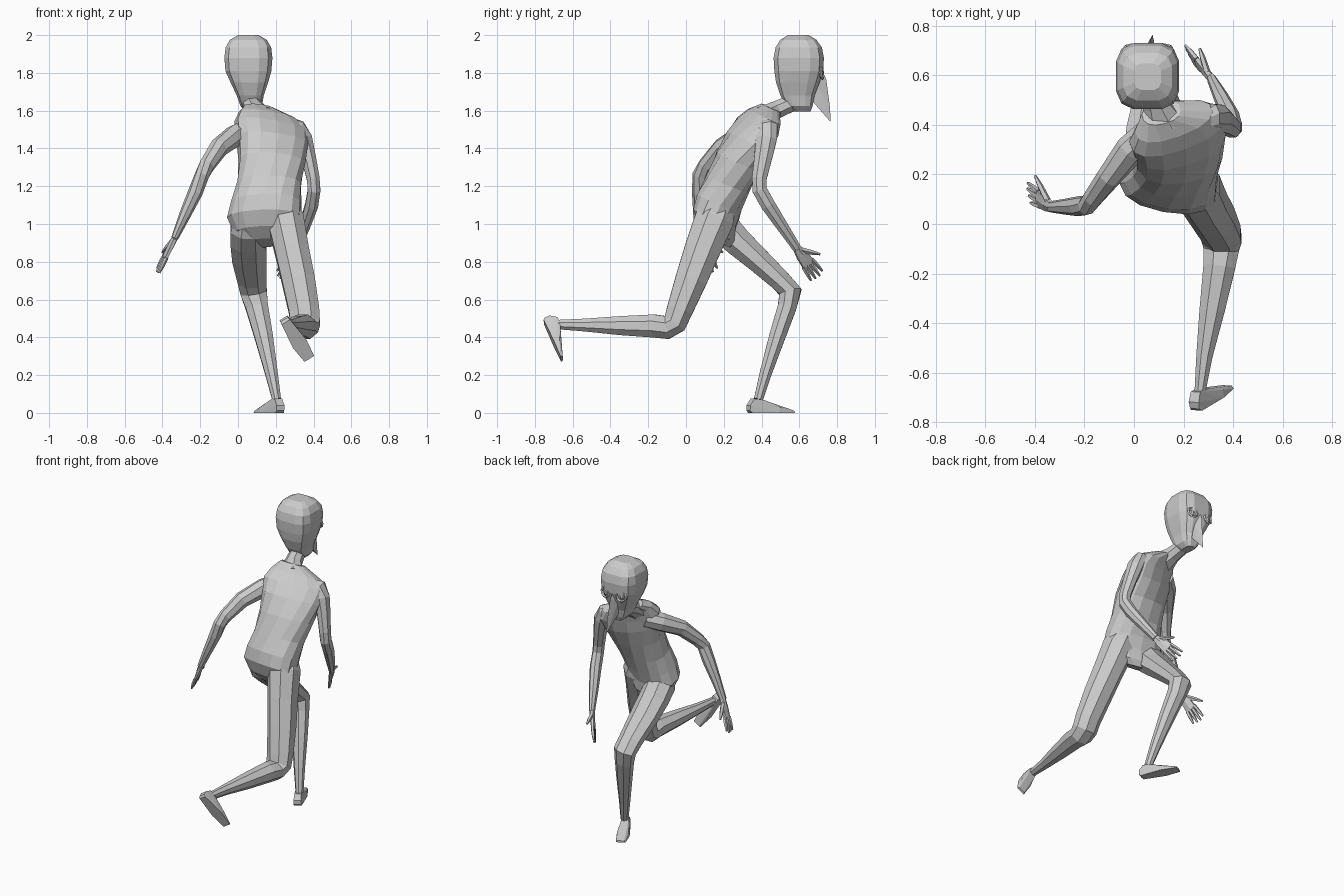
import bpy, bmesh, math
from mathutils import Vector as V


def finish(name, bm):
    bmesh.ops.recalc_face_normals(bm, faces=bm.faces)
    me = bpy.data.meshes.new(name)
    bm.to_mesh(me)
    bm.free()
    ob = bpy.data.objects.new(name, me)
    bpy.context.collection.objects.link(ob)
    return ob


def tube(name, rings, side=(1, 0, 0), n=8, axis=None, power=1.0):
    """Loft elliptical rings: (centre, half width, half depth[, yaw in degrees])."""
    bm = bmesh.new()
    pts = [V(r[0]) for r in rings]
    loops = []
    for i, r in enumerate(rings):
        t = V(axis) if axis else pts[min(i + 1, len(pts) - 1)] - pts[max(i - 1, 0)]
        t.normalize()
        s = V(side)
        if len(r) > 3:
            a = math.radians(r[3])
            s = V((math.cos(a), math.sin(a), 0))
        s = (s - t * s.dot(t)).normalized()
        f = t.cross(s)
        loop = []
        for k in range(n):
            a = 2 * math.pi * (k + .5) / n
            c, d = math.cos(a), math.sin(a)
            c = math.copysign(abs(c) ** power, c)
            d = math.copysign(abs(d) ** power, d)
            loop.append(bm.verts.new(pts[i] + s * c * r[1] + f * d * r[2]))
        loops.append(loop)
    for a, b in zip(loops, loops[1:]):
        for k in range(n):
            bm.faces.new((a[k], a[(k + 1) % n], b[(k + 1) % n], b[k]))
    bm.faces.new(loops[0][::-1])
    bm.faces.new(loops[-1])
    return finish(name, bm)


def hull(name, points):
    bm = bmesh.new()
    for p in points:
        bm.verts.new(p)
    bmesh.ops.convex_hull(bm, input=bm.verts)
    bmesh.ops.dissolve_limit(bm, angle_limit=.02, verts=bm.verts, edges=bm.edges)
    return finish(name, bm)


def union(base, parts):
    """Weld overlapping parts into one skin."""
    bpy.context.view_layer.objects.active = base
    for p in parts:
        m = base.modifiers.new("weld", 'BOOLEAN')
        m.operation, m.solver, m.object = 'UNION', 'EXACT', p
        bpy.ops.object.modifier_apply(modifier=m.name)
        bpy.data.objects.remove(p)


# torso, leaning forward and twisted at the shoulders
body = tube("body", [
    ((.135, .18, .90), .08, .06, -12),
    ((.135, .165, .95), .155, .10, -12),
    ((.14, .155, 1.03), .20, .118, -12),
    ((.15, .175, 1.11), .188, .125, -8),
    ((.165, .22, 1.21), .172, .122, 0),
    ((.18, .275, 1.33), .178, .122, 10),
    ((.18, .335, 1.44), .195, .112, 20),
    ((.175, .38, 1.515), .205, .09, 24),
    ((.16, .415, 1.57), .165, .07, 24),
    ((.11, .45, 1.615), .08, .05, 18)], n=14, axis=(.03, .38, .9), power=.85)

# neck and head
neck = tube("neck", [((.12, .40, 1.56), .10, .065), ((.09, .48, 1.605), .058, .05),
                     ((.07, .56, 1.64), .05, .048), ((.065, .60, 1.69), .05, .05)])
head = tube("head", [
    ((.07, .615, 1.595), .03, .045), ((.07, .60, 1.625), .058, .072),
    ((.065, .59, 1.68), .073, .092), ((.06, .592, 1.75), .102, .118),
    ((.055, .597, 1.81), .124, .132), ((.055, .597, 1.88), .130, .136),
    ((.055, .597, 1.935), .123, .125), ((.055, .595, 1.975), .10, .098),
    ((.055, .595, 2.0), .055, .055)], n=12, axis=(0, 0, 1), power=.6)

# long pointed nose
nose = hull("nose", [(.06, .71, 1.83), (.065, .742, 1.77), (.035, .69, 1.75), (.09, .69, 1.75),
                     (.045, .66, 1.66), (.09, .66, 1.66), (.075, .762, 1.62), (.075, .766, 1.54)])

# eyes
for s in (-1, 1):
    eye = V((.057 + s * .062, .718, 1.80))
    bpy.ops.mesh.primitive_torus_add(major_segments=10, minor_segments=4, major_radius=.032,
                                     minor_radius=.008, location=eye,
                                     rotation=(math.pi / 2 + .12, 0, -s * .15))
    bpy.context.object.name = "eye_rim"
    bpy.ops.mesh.primitive_uv_sphere_add(segments=8, ring_count=6, radius=.02,
                                         location=eye - V((0, .01, 0)))
    bpy.context.object.name = "eyeball"

# legs
front_leg = tube("front_leg", [
    ((.06, .165, 1.04), .08, .08), ((.053, .205, .975), .10, .092),
    ((.055, .275, .905), .102, .082),
    ((.06, .37, .82), .098, .072), ((.075, .50, .70), .082, .06),
    ((.083, .553, .64), .076, .064), ((.10, .535, .56), .064, .054),
    ((.135, .485, .41), .053, .047), ((.175, .425, .22), .037, .035),
    ((.205, .383, .07), .025, .026)])
back_leg = tube("back_leg", [
    ((.22, .20, 1.13), .07, .07), ((.25, .15, 1.025), .105, .112),
    ((.285, .085, .86), .097, .102),
    ((.32, .025, .70), .094, .09), ((.35, -.035, .54), .087, .074),
    ((.355, -.06, .475), .085, .069), ((.352, -.10, .452), .078, .066),
    ((.345, -.17, .46), .07, .066),
    ((.315, -.35, .462), .055, .054), ((.285, -.53, .465), .036, .037),
    ((.265, -.69, .468), .023, .026)])


# feet: wedge with the same shape, placed by heel, toe and up direction
def foot(name, heel, toe, up):
    heel, toe = V(heel), V(toe)
    f = (toe - heel).normalized()
    u = V(up)
    u = (u - f * u.dot(f)).normalized()
    w = f.cross(u)
    shape = [(0, .022, .012), (.012, .026, 0), (.0, .024, .04), (.025, .022, .075),
             (.068, .022, .072), (.16, .042, 0), (.17, .036, .03), (.26, .03, 0),
             (.26, .022, .012)]
    return hull(name, [heel + f * a + w * b * s + u * c for a, b, c in shape for s in (-1, 1)])


feet = [foot("front_foot", (.225, .33, 0), (.11, .56, 0), (0, 0, 1)),
        foot("back_foot", (.247, -.757, .49), (.375, -.665, .29), (0, 1, .1))]

# arms
left_arm = tube("left_arm", [
    ((.06, .365, 1.50), .06, .06), ((-.015, .30, 1.468), .062, .06),
    ((-.10, .19, 1.405), .05, .052), ((-.165, .105, 1.31), .041, .044),
    ((-.19, .075, 1.26), .038, .042), ((-.225, .072, 1.17), .039, .041),
    ((-.28, .07, 1.05), .031, .032), ((-.335, .07, .925), .018, .024)], side=(1, -.3, .5))
right_arm = tube("right_arm", [
    ((.25, .41, 1.535), .035, .045), ((.32, .432, 1.51), .042, .058),
    ((.347, .425, 1.45), .05, .06),
    ((.372, .41, 1.36), .042, .052), ((.398, .388, 1.24), .037, .042),
    ((.403, .39, 1.18), .036, .042), ((.39, .435, 1.10), .037, .041),
    ((.35, .515, .98), .03, .033), ((.312, .588, .87), .018, .025)])

union(body, [back_leg, front_leg, left_arm, right_arm, neck, head, nose] + feet)


# hands: flat palm, four fanned fingers and a thumb
def hand(side, wrist, tip, across, thumb):
    wrist, tip = V(wrist), V(tip)
    d = tip - wrist
    a = V(across)
    a = (a - d * a.dot(d) / d.dot(d)).normalized()
    tube(side + "_palm", [(wrist, .024, .017), (wrist + d * .22, .036, .017),
                          (wrist + d * .55, .043, .013)], side=a, n=6)
    for k in range(4):
        o = k - 1.5
        root = wrist + d * .5 + a * o * .021
        end = wrist + d * (1 - .05 * abs(o - .3)) + a * o * .028
        tube(side + "_finger", [(root, .012, .012), (root.lerp(end, .55), .011, .011),
                                (end, .006, .006)], side=a, n=5)
    root = wrist + d * .12 + a * .015
    tube(side + "_thumb", [(root, .016, .014), (root.lerp(V(thumb), .6), .013, .012),
                           (V(thumb), .006, .006)], side=d, n=5)


hand("left", (-.335, .07, .925), (-.43, .13, .74), (-.1, .9, .35), (-.40, .195, .85))
hand("right", (.312, .588, .87), (.215, .70, .715), (-.3, .65, .65), (.265, .71, .84))
